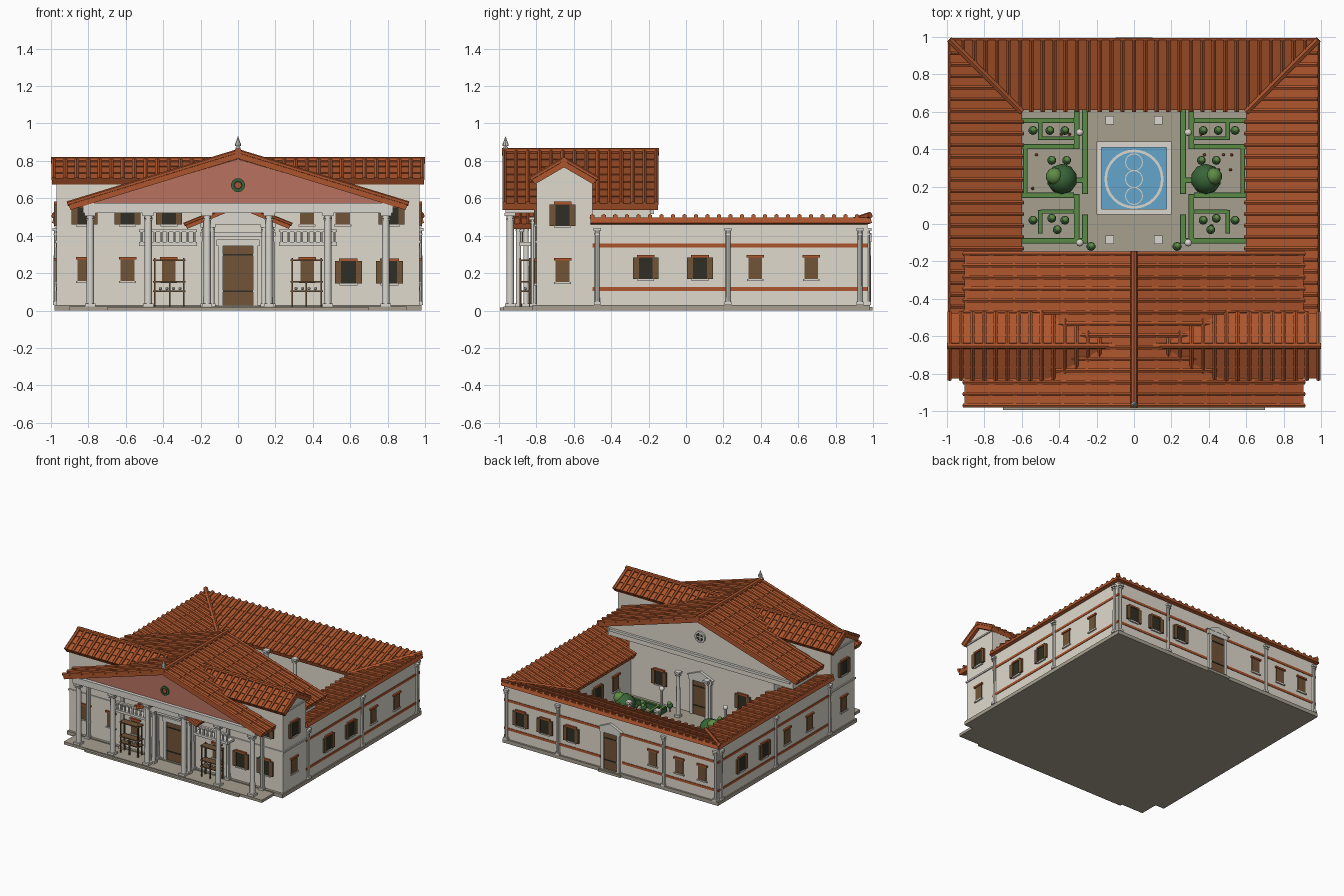
import bpy, bmesh, math, random
from mathutils import Vector, Matrix

if "Cube" in bpy.data.objects:
    bpy.data.objects.remove(bpy.data.objects["Cube"])

random.seed(4)
COL = {"terracotta": (.42, .092, .026), "plaster": (.74, .70, .615), "pale stone": (.70, .68, .62),
       "rose plaster": (.48, .17, .12), "wood": (.165, .088, .038), "dark opening": (.028, .028, .018),
       "hedge green": (.11, .26, .06), "leaf green": (.04, .13, .04), "water": (.125, .38, .60),
       "paving": (.39, .35, .28)}
MAT = {}
for k, c in COL.items():
    MAT[k] = bpy.data.materials.new(k)
    MAT[k].diffuse_color = (*c, 1)
PARTS = {}


def part(name, mat):
    return PARTS.setdefault(name, (bmesh.new(), mat))[0]


def box(bm, a, b):
    a, b = Vector(a), Vector(b)
    m = Matrix.Translation((a + b) / 2) @ Matrix.Diagonal([max(abs(t), .001) for t in (b - a)] + [1])
    bmesh.ops.create_cube(bm, size=1, matrix=m)


def bar(bm, p, q, r, n=6, r2=None):
    p, q = Vector(p), Vector(q)
    d = q - p
    m = Matrix.Translation((p + q) / 2) @ d.to_track_quat('Z', 'Y').to_matrix().to_4x4()
    bmesh.ops.create_cone(bm, cap_ends=True, segments=n, radius1=r, radius2=r if r2 is None else r2,
                          depth=d.length, matrix=m)


def prism(bm, pts, ext):
    f = bm.faces.new([bm.verts.new(p) for p in pts])
    g = bmesh.ops.extrude_face_region(bm, geom=[f])["geom"]
    bmesh.ops.translate(bm, vec=ext, verts=[v for v in g if isinstance(v, bmesh.types.BMVert)])


def ball(bm, c, r):
    bmesh.ops.create_icosphere(bm, subdivisions=2, radius=r, matrix=Matrix.Translation(c))


def ring(bm, c, r, w, h, axis='Z', n=32, sy=1):
    # flat annulus made of quads, slightly raised
    rot = Matrix.Rotation(math.pi / 2, 3, 'X') if axis == 'Y' else Matrix.Identity(3)
    rows = [[bm.verts.new(Vector(c) + rot @ Vector((k * math.cos(t), k * math.sin(t) * sy, z)))
             for t in (2 * math.pi * i / n for i in range(n))]
            for k, z in ((r - w, -h), (r - w, h), (r, h), (r, -h))]
    for j in range(4):
        for i in range(n):
            A, B = rows[j], rows[(j + 1) % 4]
            bm.faces.new((A[i], A[(i + 1) % n], B[(i + 1) % n], B[i]))


def slope(name, top, along, down, courses, clips=(), gap=.062, t=.03, r=.013, step=.009):
    # stepped tile courses with round cover tiles running downhill
    bm = part(name, "terracotta")
    tmp = bmesh.new()
    o, a, d = Vector(top), Vector(along), Vector(down)
    L, W, dn = d.length, a.length, d.normalized()
    n = a.cross(d).normalized()
    n = -n if n.z < 0 else n
    prof = [(0, -t), (L, -t)]
    for i in reversed(range(courses)):
        prof += [(L * (i + 1) / courses, step), (L * i / courses, 0)]
    prism(tmp, [o + dn * s + n * h for s, h in prof], a)
    k = round(W / gap)
    for i in range(k + 1):
        p = o + a * ((i + .15) / (k + .3)) + n * .007
        bar(tmp, p, p + d + dn * .006, r)
    for no in clips:
        bmesh.ops.bisect_plane(tmp, geom=tmp.verts[:] + tmp.edges[:] + tmp.faces[:],
                               plane_co=(0, 0, 0), plane_no=no, clear_outer=True)
    me = bpy.data.meshes.new("tmp")
    tmp.to_mesh(me)
    bm.from_mesh(me)
    bpy.data.meshes.remove(me)


def column(name, x, y, z0, z1, r, n=12):
    bm = part(name, "pale stone")
    bar(bm, (x, y, z0), (x, y, z1), r, n, r * .9)
    for a, b, k in ((z0, z0 + .018, 1.3), (z1 - .035, z1 - .027, 1.12), (z1 - .016, z1, 1.4)):
        box(bm, (x - r * k, y - r * k, a), (x + r * k, y + r * k, b))


# wall frames: u runs along the wall, d stands out from it
FRONT = lambda u, d, z: (u, -.80 - d, z)
BACK = lambda u, d, z: (u, .97 + d, z)
YARD = lambda u, d, z: (u, -.20 + d, z)
side = lambda s, x=.97: (lambda u, d, z: (s * (x + d), u, z))


def window(P, u, z, shut=False, w=.074, h=.115):
    bx = lambda nm, m, a, b, c, e, d: box(part(nm, m), P(u + a, -.005, z + c), P(u + b, d, z + e))
    k, g = w / 2, h / 2
    bx("open_windows" if shut else "closed_windows", "dark opening" if shut else "wood", -k, k, -g, g, .006)
    bx("window_lintels", "terracotta", -k - .01, k + .01, g, g + .014, .014)
    bx("window_sills", "pale stone", -k - .008, k + .008, -g - .01, -g, .012)
    if shut:
        for s in (-1, 1):
            bx("shutters", "wood", s * k, s * (k + .032), -g, g, .014)


def door(P, w, h, ped=True):
    st, wd = part("door_frames", "pale stone"), part("doors", "wood")
    box(wd, P(-w, -.005, .03), P(w, .008, h))
    for z in (.1, h - .05):
        box(part("door_straps", "dark opening"), P(-w, 0, z), P(w, .012, z + .008))
    for s in (-1, 1):
        box(st, P(s * w, -.005, .03), P(s * (w + .025), .018, h + .03))
    box(st, P(-w - .035, -.005, h), P(w + .035, .02, h + .035))
    if ped:
        pts = [P(-w - .05, 0, h + .035), P(w + .05, 0, h + .035), P(0, 0, h + .085)]
        prism(st, pts, Vector(P(0, .022, 0)) - Vector(P(0, 0, 0)))


# foundation, steps and courtyard floor
base = part("foundation", "paving")
box(base, (-.98, -.82, 0), (.98, .985, .03))
box(base, (-.9, -.975, 0), (.9, -.8, .022))
box(base, (-.7, -.995, 0), (.7, -.8, .015))
box(base, (-.1, .98, 0), (.1, .998, .02))

# walls
w = part("walls", "plaster")
box(w, (-.97, -.80, .02), (.97, -.5, .69))
box(w, (-.66, -.55, .02), (.66, -.2, .57))
box(w, (-.97, .64, .02), (.97, .97, .365))
box(w, (-.97, .94, .02), (.97, .97, .475))
prism(w, [(-.84, -.5, .47), (.84, -.5, .47), (.84, -.5, .565), (0, -.5, .825), (-.84, -.5, .565)], (0, .31, 0))
for s in (-1, 1):
    box(w, (s * .64, -.5, .02), (s * .97, .97, .365))
    box(w, (s * .94, -.5, .02), (s * .97, .97, .475))
prism(w, [(-.97, -.8, .68), (-.97, -.5, .68), (-.97, -.652, .79)], (1.94, 0, 0))

# roofs
for s in (-1, 1):
    slope("main_roof", (0, -.98, .843), (0, .83, 0), (s * .905, 0, -.277), 7, step=.006)
    slope("cross_roof", (-.995, -.652, .80), (1.99, 0, 0), (0, s * .172, -.10), 3, step=.006)
    slope("side_roof", (s * .985, -.51, .497), (0, 1.495, 0), (-s * .385, 0, -.127), 4, [(-s, 1, 0)], step=.003)
    slope("porch_roof", (0, -.93, .57), (0, .13, 0), (s * .28, 0, -.115), 3, gap=.045, t=.02, r=.01)
    bar(part("hip_tiles", "terracotta"), (s * .985, .985, .51), (s * .6, .6, .382), .018)
slope("back_roof", (-.985, .985, .497), (1.97, 0, 0), (0, -.375, -.124), 4, [(1, -1, 0), (-1, -1, 0)], step=.003)
rid = part("ridge_tiles", "terracotta")
bar(rid, (0, -.985, .85), (0, -.145, .85), .02, 8)
bar(rid, (-1, -.652, .803), (1, -.652, .803), .017, 8)
bar(rid, (0, -.935, .577), (0, -.8, .577), .014, 8)

# front pediment, entablature and finial
prism(part("pediment_field", "rose plaster"), [(-.80, -.945, .57), (.80, -.945, .57), (0, -.945, .81)], (0, .03, 0))
st = part("entablature", "pale stone")
box(st, (-.83, -.965, .52), (.83, -.915, .555))
box(st, (-.85, -.972, .555), (.85, -.91, .575))
prism(st, [(-.82, -.19, .515), (.82, -.19, .515), (.82, -.19, .535), (-.82, -.19, .535)], (0, .02, 0))
for s in (-1, 1):
    for y in (-.96, -.19):
        prism(st, [(0, y, .815), (s * .87, y, .55), (s * .87, y, .568), (0, y, .835)], (0, .02, 0))
    box(st, (s * .80, -.95, .52), (s * .83, -.8, .555))
bar(part("pediment_disc", "dark opening"), (0, -.948, .67), (0, -.94, .67), .026, 16)
ring(part("pediment_wreath", "leaf green"), (0, -.948, .67), .037, .013, .006, 'Y')
bar(part("pediment_boss", "terracotta"), (0, -.953, .67), (0, -.94, .67), .016, 12)
bar(part("oculus", "dark opening"), (0, -.2, .68), (0, -.184, .68), .035, 16)
ring(part("oculus_rim", "pale stone"), (0, -.184, .68), .046, .013, .008, 'Y')
for z in (0, 1):
    box(part("oculus_bars", "pale stone"), (-.035 if z else -.004, -.186, .676 if z else .645),
        (.035 if z else .004, -.18, .684 if z else .715))
fin = part("finial", "pale stone")
bar(fin, (0, -.965, .865), (0, -.965, .88), .016, 8, .008)
bar(fin, (0, -.965, .88), (0, -.965, .892), .017, 8, .017)
bar(fin, (0, -.965, .892), (0, -.965, .93), .014, 8, .001)

# front porch: columns, small gable, balconies, market shelves
prism(part("porch_gable", "pale stone"), [(-.2, -.92, .46), (.2, -.92, .46), (.2, -.92, .475), (0, -.92, .555), (-.2, -.92, .475)], (0, .12, 0))
for s in (-1, 1):
    for x in (.79, .48, .165):
        column("front_columns", s * x, -.94, .02, .52, .021)
        column("wall_columns", s * x, -.815, .02, .50, .017, 8)
    for x, y in ((.14, -.895), (.18, -.895), (.16, -.855)):
        column("porch_columns", s * x, y, .02, .46, .015)
    bal = part("balconies", "pale stone")
    box(bal, (s * .22, -.89, .345), (s * .53, -.80, .365))
    box(bal, (s * .22, -.89, .42), (s * .53, -.87, .432))
    for i in range(9):
        bar(bal, (s * (.235 + i * .035), -.88, .365), (s * (.235 + i * .035), -.88, .42), .008)
    rack = part("market_shelves", "wood")
    for x in (.285, .365, .44):
        for y in (-.89, -.84):
            if x != .365:
                box(rack, (s * x, y, .02), (s * (x + .009), y + .009, .28))
    for z in (.1, .15, .265):
        box(rack, (s * .28, -.89, z), (s * .455, -.83, z + .008))
    box(rack, (s * .362, -.89, .02), (s * .37, -.88, .15))
    for i in range(4):
        ball(part("market_goods", "pale stone"), (s * (.31 + i * .035), -.86, .117), .009)
door(FRONT, .08, .345, False)
box(st, (-.2, -.83, .395), (.2, -.80, .42))

# windows and openings
for x in (-.82, -.59, -.37, .37):
    window(FRONT, x, .215)
for x in (.59, .81):
    window(FRONT, x, .205, True, .08, .12)
for x in (-.82, -.59, -.37):
    window(FRONT, x, .505, True, .075, .09)
for x in (.37, .56, .82):
    window(FRONT, x, .505, x > .8, .075, .09)
for i, x in enumerate((-.83, -.62, -.38, .36, .6, .82)):
    window(BACK, x, .225, i > 2)
door(BACK, .06, .33)
for s in (-1, 1):
    S = side(s)
    window(S, -.66, .21)
    window(S, -.66, .51, True)
    for i, y in enumerate((-.215, .075, .37, .67)):
        window(S, y, .225, (i < 2) == (s > 0))
    window(YARD, s * .38, .24, True)
    for y in (0, .24, .48):
        window(side(-s, -.64), y, .2, y == .24)
door(YARD, .07, .31)

# painted bands, string courses and pilasters
bands, tr = part("painted_bands", "terracotta"), part("string_courses", "pale stone")
for z in (.105, .338):
    box(bands, (-.974, -.5, z), (-.96, .974, z + .02))
    box(bands, (.974, -.5, z), (.96, .974, z + .02))
    for s in (-1, 1):
        box(bands, (s * .1, .96, z), (s * .974, .974, z + .02))
box(tr, (-.978, -.808, .36), (.978, -.5, .373))
box(tr, (-.978, -.808, .68), (.978, -.495, .692))
for s in (-1, 1):
    for y in (-.475, .225, .93):
        column("pilasters", s * .972, y, .03, .44, .014, 8)
    for x in (.48, .95):
        column("pilasters", s * x, .972, .03, .44, .014, 8)

# courtyard pool
rim = part("pool_rim", "pale stone")
for s in (-1, 1):
    box(rim, (s * .175, .05, .03), (s * .2, .44, .055))
    box(rim, (-.2, .245 + s * .165, .03), (.2, .245 + s * .195, .055))
box(part("pool_water", "water"), (-.176, .07, .03), (.176, .42, .045))
mos = part("pool_mosaic", "pale stone")
ring(mos, (0, .24, .045), .158, .014, .003)
for y in (.15, .24, .33):
    ring(mos, (0, y, .045), .048, .005, .003, n=16)

# courtyard columns, lamps and garden
hedge, leaf = part("hedge_tops", "hedge green"), part("bushes", "leaf green")
for s in (-1, 1):
    for y in (-.085, .555):
        column("courtyard_columns", s * .13, y, .03, .40, .016)
    for y in (-.1, .49):
        bar(part("lamp_posts", "pale stone"), (s * .29, y, .03), (s * .29, y, .2), .009, 8)
        ball(part("lamp_posts", "pale stone"), (s * .29, y, .21), .02)
    for x0, y0, x1, y1 in ((.247, .16, .278, .62), (.247, -.1, .278, .05), (.292, .40, .322, .62), (.292, -.1, .322, .16),
                           (.32, .14, .6, .168), (.32, .055, .5, .078), (.247, -.105, .6, -.075), (.32, .40, .6, .428),
                           (.32, .54, .6, .568), (.32, .45, .5, .468), (.49, -.05, .513, .075), (.49, .45, .513, .55),
                           (.247, .22, .34, .248), (.57, .16, .593, .41)):
        box(part("hedge_sides", "leaf green"), (s * x0, y0, .03), (s * x1, y1, .07))
        box(hedge, (s * (x0 + .005), y0 + .005, .06), (s * (x1 - .005), y1 - .005, .077))
    bar(part("tree_trunks", "wood"), (s * .39, .24, .03), (s * .39, .24, .16), .014, 8)
    ball(leaf, (s * .385, .24, .19), .082)
    ball(part("bush_tips", "hedge green"), (s * .425, .255, .235), .047)
    for x, y in ((.36, .34), (.44, .34), (.37, .5), (.45, .5), (.54, .5), (.37, .02), (.44, .03), (.54, .02), (.41, -.03), (.23, -.12)):
        bar(part("tree_trunks", "wood"), (s * x, y, .03), (s * x, y, .07), .005)
        ball(leaf, (s * x, y, .08), .024)
        ball(part("bush_tips", "hedge green"), (s * x + .004, y + .004, .096), .017)
    for i in range(8):
        ball(part("flowers", "terracotta"), (s * random.uniform(.34, .56), random.choice((.19, .29, .37, -.01, .48)), .04), .008)

# finished objects
SMOOTH = ("columns", "bush", "finial", "lamp", "pilasters")
for name, (bm, mat) in PARTS.items():
    bmesh.ops.recalc_face_normals(bm, faces=bm.faces[:])
    me = bpy.data.meshes.new(name)
    bm.to_mesh(me)
    bm.free()
    me.materials.append(MAT[mat])
    ob = bpy.data.objects.new(name, me)
    bpy.context.collection.objects.link(ob)
    if any(k in name for k in SMOOTH):
        bpy.ops.object.select_all(action='DESELECT')
        ob.select_set(True)
        bpy.context.view_layer.objects.active = ob
        bpy.ops.object.shade_smooth_by_angle(angle=math.radians(40))

for m in bpy.data.materials:
    if m.users and not m.is_grease_pencil:
        m.use_nodes = True
        m.node_tree.nodes["Principled BSDF"].inputs["Base Color"].default_value = m.diffuse_color
